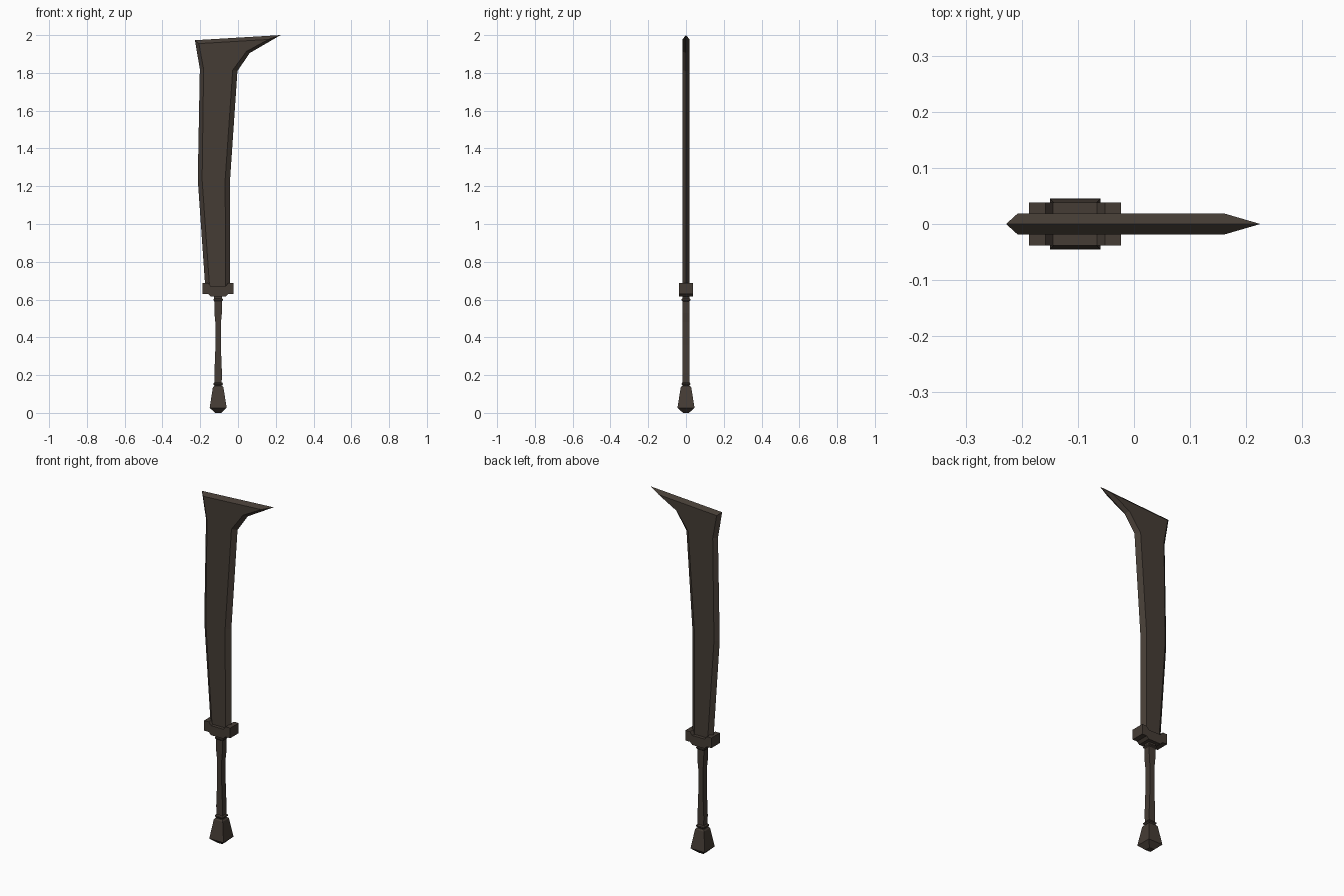
import bpy, bmesh

if "Cube" in bpy.data.objects:
    bpy.data.objects.remove(bpy.data.objects["Cube"])

def material(name, rgb):
    m = bpy.data.materials.new(name)
    m.diffuse_color = (*rgb, 1)
    m.use_nodes = True
    m.node_tree.nodes["Principled BSDF"].inputs["Base Color"].default_value = m.diffuse_color
    return m

IRON = material("dark bronze", (0.06, 0.046, 0.036))
CX = -0.105  # handle axis


def finish(name, bm):
    bmesh.ops.recalc_face_normals(bm, faces=bm.faces)
    me = bpy.data.meshes.new(name)
    bm.to_mesh(me)
    bm.free()
    me.materials.append(IRON)
    ob = bpy.data.objects.new(name, me)
    bpy.context.collection.objects.link(ob)
    return ob


def loft(name, rings, caps=True):
    """Skin a list of equal-length point loops."""
    bm = bmesh.new()
    loops = [[bm.verts.new(p) for p in r] for r in rings]
    n = len(loops[0])
    for a, b in zip(loops, loops[1:]):
        for i in range(n):
            j = (i + 1) % n
            bm.faces.new((a[i], a[j], b[j], b[i]))
    if caps:
        bm.faces.new(loops[0])
        bm.faces.new(loops[-1])
    return finish(name, bm)


def square_stack(name, sections):
    """Four-sided column from (z, half x, half y) sections."""
    return loft(name, [[(CX + sx * hx, sy * hy, z) for sx, sy in
                        ((-1, -1), (1, -1), (1, 1), (-1, 1))]
                       for z, hx, hy in sections])


# blade: flat faces with a bevel running out to a sharp centre edge
edge = [(-0.173, 0.66), (-0.213, 1.235), (-0.202, 1.82), (-0.228, 1.973), (0.225, 2.0),
        (0.062, 1.905), (-0.003, 1.81), (-0.042, 1.235), (-0.042, 0.66)]
flat = [(-0.150, 0.66), (-0.190, 1.235), (-0.182, 1.82), (-0.207, 1.955), (0.16, 1.977),
        (0.045, 1.914), (-0.028, 1.815), (-0.068, 1.235), (-0.066, 0.66)]
loft("blade", [[(x, -0.019, z) for x, z in flat],
               [(x, 0, z) for x, z in edge],
               [(x, 0.019, z) for x, z in flat]])

# guard: bar with its middle stepped down
half = [(0.082, 0.63), (0.053, 0.63), (0.039, 0.616)]
top = [(0.039, 0.67), (0.053, 0.688), (0.082, 0.688)]
outline = ([(CX - x, z) for x, z in half] + [(CX + x, z) for x, z in reversed(half)]
           + [(CX + x, z) for x, z in reversed(top)] + [(CX - x, z) for x, z in top])
loft("guard", [[(x, y, z) for x, z in outline] for y in (-0.038, 0.038)])

# grip: waisted square column, with collars at both ends
square_stack("grip", [(0.14, 0.018, 0.017), (0.21, 0.020, 0.018), (0.36, 0.014, 0.018),
                      (0.48, 0.015, 0.018), (0.53, 0.020, 0.019), (0.62, 0.021, 0.019)])
for name, z in (("upper_collar", 0.599), ("lower_collar", 0.153)):
    square_stack(name, [(z - 0.009, 0.020, 0.018), (z - 0.003, 0.025, 0.023),
                        (z + 0.003, 0.025, 0.023), (z + 0.009, 0.020, 0.018)])

# pommel: flared block with a blunt pyramid end
square_stack("pommel", [(0.0, 0.016, 0.016), (0.027, 0.045, 0.045),
                        (0.135, 0.028, 0.028), (0.142, 0.022, 0.022)])
